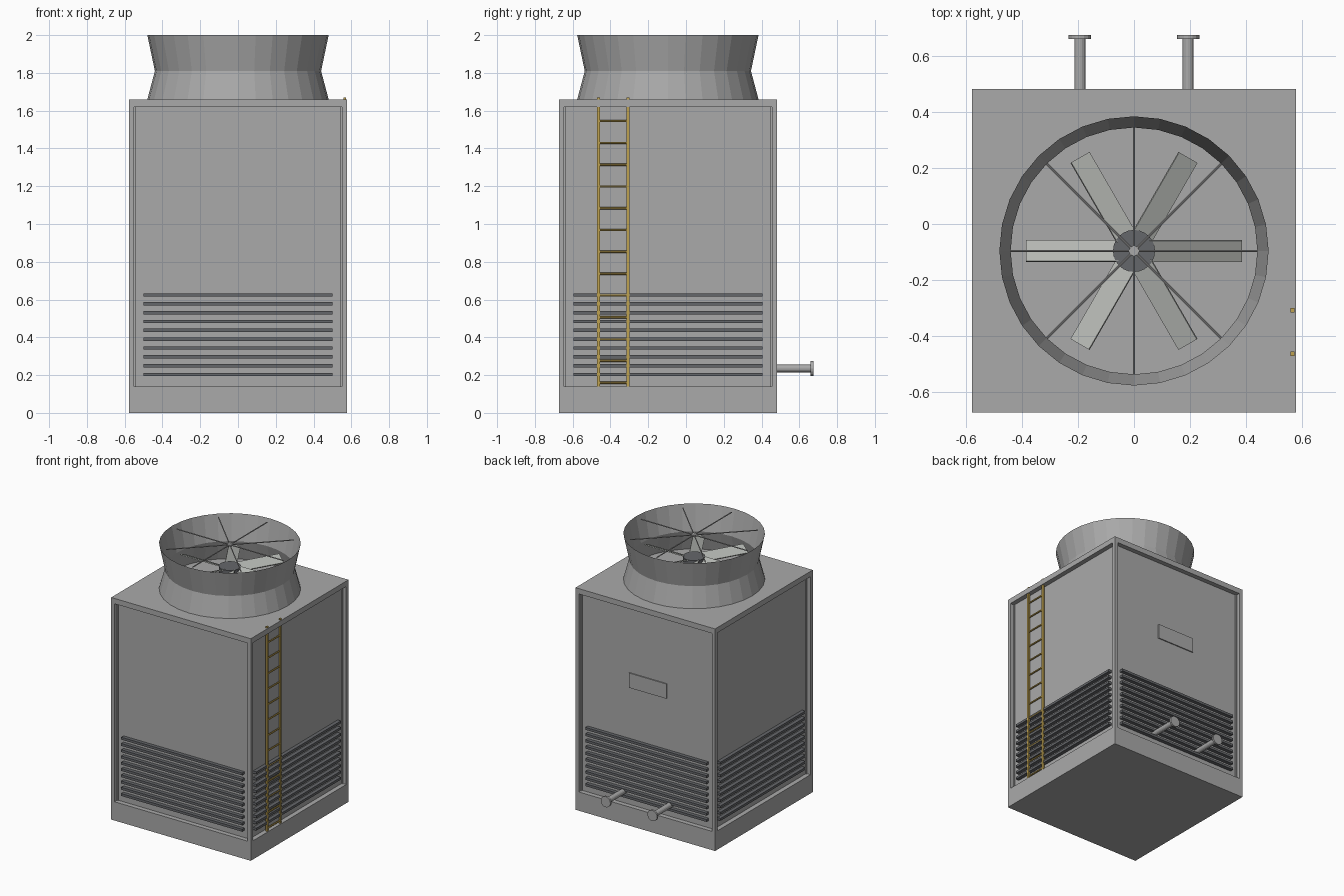
import bpy, bmesh
from math import radians, pi
from mathutils import Matrix, Vector

if "Cube" in bpy.data.objects:
    bpy.data.objects.remove(bpy.data.objects["Cube"], do_unlink=True)


def material(name, rgb):
    m = bpy.data.materials.new(name)
    m.use_nodes = True
    m.diffuse_color = (*rgb, 1)
    m.node_tree.nodes["Principled BSDF"].inputs["Base Color"].default_value = (*rgb, 1)
    return m


STEEL = material("galvanised_grey", (0.40, 0.40, 0.40))
BLADE = material("blade_light_grey", (0.46, 0.475, 0.45))
DARK = material("louver_dark_grey", (0.13, 0.135, 0.145))
YELLOW = material("ladder_yellow", (0.52, 0.36, 0.08))


def finish(name, bm, mat):
    bmesh.ops.recalc_face_normals(bm, faces=bm.faces)
    mesh = bpy.data.meshes.new(name)
    bm.to_mesh(mesh)
    bm.free()
    mesh.materials.append(mat)
    ob = bpy.data.objects.new(name, mesh)
    bpy.context.collection.objects.link(ob)
    return ob


def add_box(bm, centre, size, turn=Matrix()):
    m = turn @ Matrix.Translation(centre) @ Matrix.Diagonal((*size, 1))
    bmesh.ops.create_cube(bm, size=1, matrix=m)


def add_rod(bm, a, b, r, sides=12):
    a, b = Vector(a), Vector(b)
    turn = (b - a).to_track_quat('Z', 'Y').to_matrix().to_4x4()
    bmesh.ops.create_cone(bm, cap_ends=True, segments=sides, radius1=r, radius2=r,
                          depth=(b - a).length,
                          matrix=Matrix.Translation((a + b) / 2) @ turn)


HALF = 0.577        # half width of the square casing
MID_Y = -0.096      # casing and fan centre in y
ROOF = 1.66
RECESS = 0.035

# Casing with a recessed panel on each side
bm = bmesh.new()
add_box(bm, (0, MID_Y, ROOF / 2), (2 * HALF, 2 * HALF, ROOF))
bm.normal_update()
sides = [f for f in bm.faces if abs(f.normal.z) < 0.5]
for f in sides:
    bmesh.ops.inset_individual(bm, faces=[f], thickness=0.038)
    n = f.normal.copy()
    for v in f.verts:
        v.co.z = 0.14 if v.co.z < 1 else 1.62
    panel = bmesh.ops.extrude_discrete_faces(bm, faces=[f])["faces"][0]
    bmesh.ops.translate(bm, verts=panel.verts, vec=-n * RECESS)
finish("casing", bm, STEEL)

# Louver slats on all four sides
bm = bmesh.new()
for side in range(4):
    turn = Matrix.Translation((0, MID_Y, 0)) @ Matrix.Rotation(side * pi / 2, 4, 'Z')
    for i in range(10):
        add_box(bm, (0, -HALF + 0.023, 0.203 + i * 0.0468), (1.0, 0.03, 0.018), turn)
finish("louver_slats", bm, DARK)

# Nameplate on the back panel
bm = bmesh.new()
add_box(bm, (0, MID_Y + HALF - RECESS + 0.004, 1.07), (0.31, 0.008, 0.11))
finish("back_plate", bm, STEEL)

# Flared fan stack, an open shell with a narrow waist
bm = bmesh.new()
SEG = 32
rings = []
for r, z in ((0.48, ROOF), (0.44, 1.81), (0.48, 2.0)):
    rings.append(bmesh.ops.create_circle(
        bm, segments=SEG, radius=r, matrix=Matrix.Translation((0, MID_Y, z)))["verts"])
for low, high in zip(rings, rings[1:]):
    for i in range(SEG):
        j = (i + 1) % SEG
        bm.faces.new((low[i], low[j], high[j], high[i]))
finish("fan_stack", bm, STEEL)

# Fan hub and drive shaft
FAN_Z = 1.81
bm = bmesh.new()
add_rod(bm, (0, MID_Y, FAN_Z - 0.02), (0, MID_Y, FAN_Z + 0.02), 0.075, 24)
add_rod(bm, (0, MID_Y, ROOF), (0, MID_Y, FAN_Z), 0.02)
finish("fan_hub", bm, DARK)

# Six pitched blades
bm = bmesh.new()
for i in range(6):
    turn = (Matrix.Translation((0, MID_Y, FAN_Z)) @ Matrix.Rotation(i * pi / 3, 4, 'Z')
            @ Matrix.Rotation(radians(25), 4, 'X'))
    add_box(bm, (0.22, 0, 0), (0.33, 0.083, 0.008), turn)
finish("fan_blades", bm, BLADE)

# Guard spokes across the mouth of the stack
bm = bmesh.new()
centre = Vector((0, MID_Y, 1.988))
for i in range(4):
    arm = Matrix.Rotation(i * pi / 4, 3, 'Z') @ Vector((0.44, 0, 0))
    add_rod(bm, centre - arm, centre + arm, 0.004, 8)
add_rod(bm, centre - Vector((0, 0, 0.006)), centre + Vector((0, 0, 0.006)), 0.018, 16)
finish("fan_guard", bm, STEEL)

# Ladder on the left side
bm = bmesh.new()
LX, Y1, Y2 = 0.565, -0.463, -0.308
for y in (Y1, Y2):
    add_box(bm, (LX, y, 0.905), (0.013, 0.016, 1.53))
for i in range(13):
    z = 0.16 + i * 0.1154
    add_rod(bm, (LX, Y1, z), (LX, Y2, z), 0.006, 8)
finish("ladder", bm, YELLOW)

# Flanged pipes at the back
bm = bmesh.new()
for x in (-0.193, 0.193):
    add_rod(bm, (x, 0.43, 0.235), (x, 0.67, 0.235), 0.02, 16)
    add_rod(bm, (x, 0.66, 0.235), (x, 0.674, 0.235), 0.04, 16)
finish("water_pipes", bm, STEEL)
